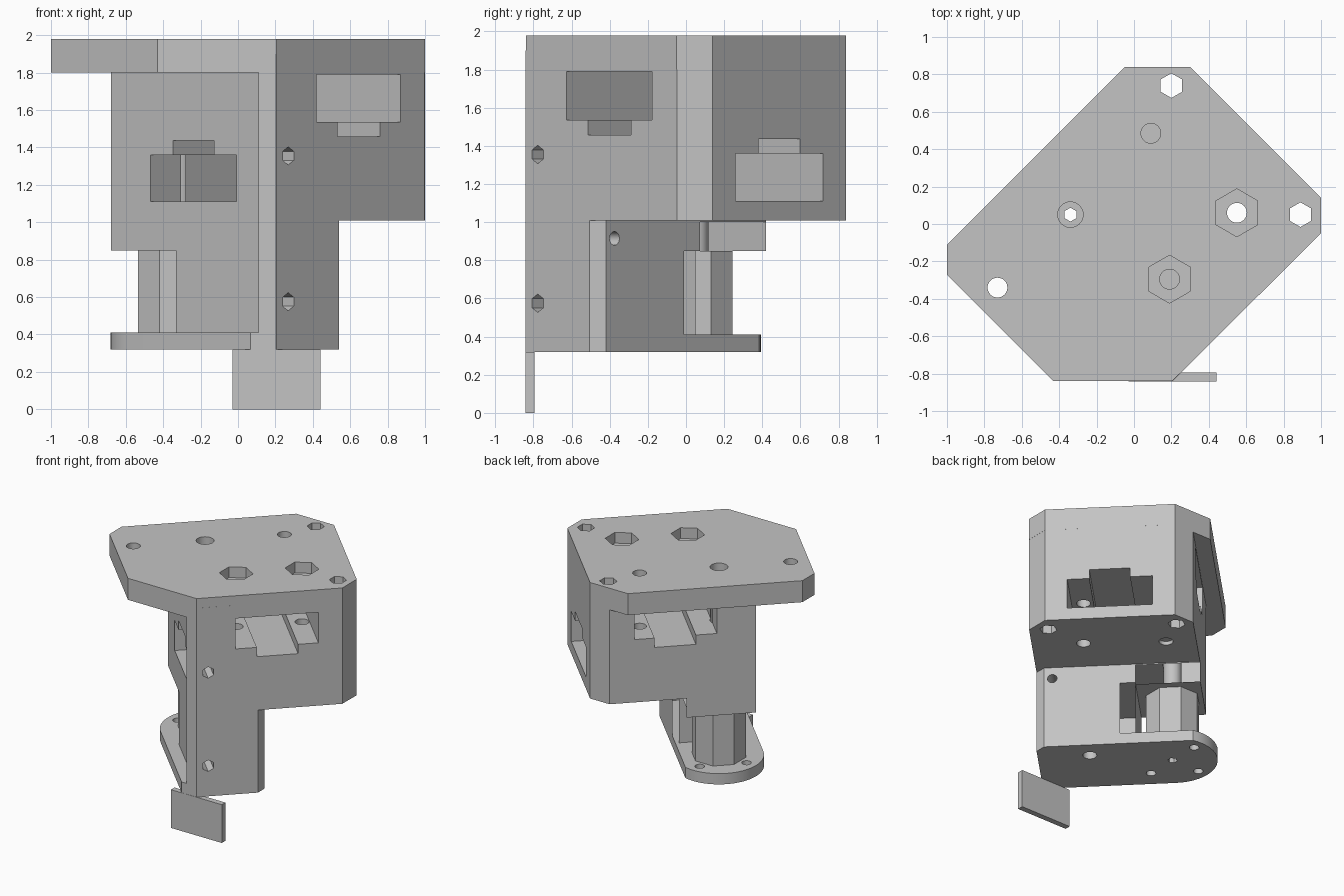
import bpy, bmesh, math

if "Cube" in bpy.data.objects:
    bpy.data.objects.remove(bpy.data.objects["Cube"])

S = math.sqrt(0.5)
grey = bpy.data.materials.new("plain_grey")
grey.diffuse_color = (0.55, 0.55, 0.55, 1)
grey.use_nodes = True
grey.node_tree.nodes["Principled BSDF"].inputs["Base Color"].default_value = grey.diffuse_color


def uv(x, y):
    """Convert plan x, y to the bracket's diagonal axes u, v."""
    return ((x + y) * S, (y - x) * S)


def prism(name, pts, lo, hi, axis="z"):
    """Extrude a profile along z, u or v of the diagonal frame."""
    def place(a, b, c):
        u, v, z = {"z": (a, b, c), "u": (c, a, b), "v": (a, c, b)}[axis]
        return ((u - v) * S, (u + v) * S, z)
    bm = bmesh.new()
    bottom = [bm.verts.new(place(a, b, lo)) for a, b in pts]
    top = [bm.verts.new(place(a, b, hi)) for a, b in pts]
    bm.faces.new(bottom)
    bm.faces.new(top)
    n = len(pts)
    for i in range(n):
        j = (i + 1) % n
        bm.faces.new((bottom[i], bottom[j], top[j], top[i]))
    bmesh.ops.recalc_face_normals(bm, faces=bm.faces)
    mesh = bpy.data.meshes.new(name)
    bm.to_mesh(mesh)
    bm.free()
    mesh.materials.append(grey)
    obj = bpy.data.objects.new(name, mesh)
    bpy.context.collection.objects.link(obj)
    return obj


def rect(a0, a1, b0, b1):
    return [(a0, b0), (a1, b0), (a1, b1), (a0, b1)]


def ring(c, r, n=32, phase=0.0):
    return [(c[0] + r * math.cos(phase + math.tau * i / n),
             c[1] + r * math.sin(phase + math.tau * i / n)) for i in range(n)]


def combine(target, other, operation):
    mod = target.modifiers.new("bool", "BOOLEAN")
    mod.operation = operation
    mod.solver = "EXACT"
    mod.object = other
    bpy.context.view_layer.objects.active = target
    bpy.ops.object.modifier_apply(modifier=mod.name)
    bpy.data.objects.remove(other)


# Top plate with clipped corners
plate = [(-1, -.11), (-.05, .84), (.3, .84), (1, .14),
         (1, -.05), (.205, -.84), (-.43, -.84), (-1, -.27)]
bracket = prism("bracket", [uv(*p) for p in plate], 1.8, 1.98)

# Upper housing, lower column, and the slab and thin wall over the pocket
housing = [(-.45, -.74), (.672, -.74), (.806, -.608), (.806, .382),
           (.678, .51), (-.45, .51)]
column = [(-.45, -.74), (.023, -.74), (.085, -.677), (.085, .017), (-.45, .017)]
parts = [
    prism("housing", housing, 1.01, 1.9),
    prism("slab", rect(-.45, .085, -.5, .51), .85, 1.2),
    prism("column", column, .32, 1.2),
    prism("thin_wall", rect(.055, .085, -.1, .51), .32, 1.0),
]

# Rounded foot and the eight-sided post standing on it
C = uv(-.34, .05)
R = .342
foot = [(-.45, -.738), (.023, -.74), (.085, -.677)]
for i in range(25):
    a = math.radians(32 + (180 - 32) * i / 24)
    foot.append((min(C[0] + R * math.cos(a), .085), C[1] + R * math.sin(a)))
foot.append((C[0] - R, -1.188 - (C[0] - R)))
parts.append(prism("foot", foot, .32, .41))
parts.append(prism("post", ring(C, .195 / math.cos(math.pi / 8), 8, math.pi / 8), .36, .95))

# Narrow lip on the front corner
lip = [uv(.205, -.84), uv(.11, -.84), uv(.155, -.79), uv(.22, -.79)]
parts.append(prism("lip", lip, .32, 1.9))
for part in parts:
    combine(bracket, part, "UNION")

# Two crossing T-shaped tunnels
cuts = []
tee_u = [(-.438, 1.11), (.21, 1.11), (.21, 1.36), (.04, 1.36),
         (.04, 1.437), (-.27, 1.437), (-.27, 1.36), (-.438, 1.36)]
tee_v = [(-.148, 1.79), (-.148, 1.535), (.014, 1.535), (.014, 1.457),
         (.332, 1.457), (.332, 1.535), (.488, 1.535), (.488, 1.79)]
cuts.append(prism("tunnel_u", tee_u, -1, 1.2, "u"))
cuts.append(prism("tunnel_v", tee_v, -1.2, 1, "v"))

# Vertical holes: x, y, radius, sides, low z, high z
Q = math.pi / 4
for x, y, r, n, lo, hi in [
        (.2, .74, .066, 6, .9, 2.1), (.89, .05, .066, 6, .9, 2.1),
        (-.73, -.34, .053, 32, 1.7, 2.1),
        (.55, .06, .053, 32, .9, 1.95), (.55, .06, .128, 6, 1.89, 2.1),
        (.19, -.295, .053, 32, 1.05, 1.95), (.19, -.295, .128, 6, 1.89, 2.1),
        (.19, -.295, .053, 32, .2, 1.0),
        (.09, .485, .053, 32, 1.06, 2.1), (.09, .485, .053, 32, .9, 1.04),
        (-.34, .05, .068, 32, .45, 2.1), (-.34, .05, .037, 6, .2, .6)]:
    cuts.append(prism("hole", ring(uv(x, y), r, n, Q), lo, hi))

# Screw holes around the post in the foot
for du, dv in [(1, 1), (-1, 1), (-1, -1)]:
    cuts.append(prism("foot_hole", ring((C[0] + .18 * du, C[1] + .18 * dv), .037, 24), .2, .5))

# Hexagonal holes in the front wall and round holes in the lower side wall
for z in (1.355, .575):
    cuts.append(prism("hex_hole", ring((-.36, z), .048, 6, math.pi / 2), -1, -.5, "v"))
for v in (-.615, .39):
    cuts.append(prism("side_hole", ring((v, .915), .036, 24), -.2, .3, "u"))
for cut in cuts:
    combine(bracket, cut, "DIFFERENCE")

# Smooth round surfaces, sharp edges elsewhere
bpy.ops.object.select_all(action="DESELECT")
bracket.select_set(True)
bpy.context.view_layer.objects.active = bracket
bpy.ops.object.shade_smooth_by_angle(angle=math.radians(20))

# Thin tab hanging under the front corner
tab = [uv(-.03, -.842), uv(.44, -.842), uv(.44, -.795), uv(-.03, -.795)]
prism("front_tab", tab, 0, .32)
